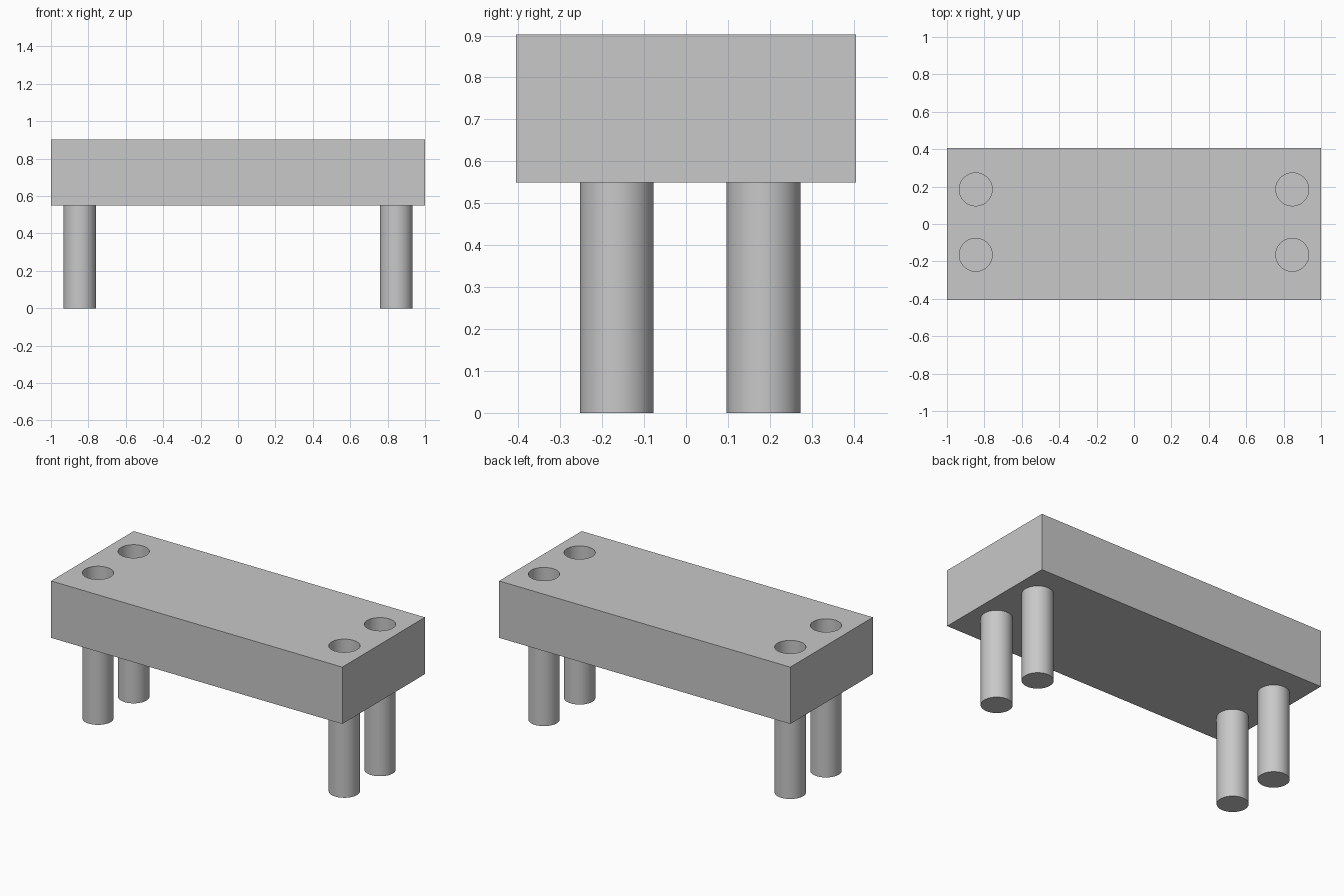
import bpy
from math import radians

cube = bpy.data.objects.get("Cube")
if cube:
    bpy.data.objects.remove(cube, do_unlink=True)

HEIGHT, UNDERSIDE, DEPTH = 0.903, 0.55, 0.81
RADIUS = 0.088
LEG_SPOTS = [(sx * 0.846, y) for sx in (-1, 1) for y in (-0.165, 0.185)]

grey = bpy.data.materials.new("plain grey")
grey.use_nodes = True
colour = (0.58, 0.58, 0.58, 1)
grey.diffuse_color = colour
grey.node_tree.nodes["Principled BSDF"].inputs["Base Color"].default_value = colour


def cylinder(name, x, y, low, high):
    bpy.ops.mesh.primitive_cylinder_add(
        vertices=64, radius=RADIUS, depth=high - low,
        location=(x, y, (low + high) / 2))
    obj = bpy.context.object
    obj.name = name
    obj.data.materials.append(grey)
    return obj


def smooth(obj):
    bpy.ops.object.select_all(action='DESELECT')
    obj.select_set(True)
    bpy.context.view_layer.objects.active = obj
    bpy.ops.object.shade_smooth_by_angle(angle=radians(30))


# Thick slab
bpy.ops.mesh.primitive_cube_add(size=1, location=(0, 0, (UNDERSIDE + HEIGHT) / 2))
slab = bpy.context.object
slab.name = "slab"
slab.scale = (2, DEPTH, HEIGHT - UNDERSIDE)
bpy.ops.object.transform_apply(location=False, rotation=False, scale=True)
slab.data.materials.append(grey)

# Round holes through the slab, each closed below by the top of a leg
for x, y in LEG_SPOTS:
    cutter = cylinder("hole_cutter", x, y, UNDERSIDE - 0.1, HEIGHT + 0.1)
    cutter.hide_render = True
    bpy.context.view_layer.objects.active = slab
    cut = slab.modifiers.new("hole", 'BOOLEAN')
    cut.operation = 'DIFFERENCE'
    cut.solver = 'EXACT'
    cut.object = cutter
    bpy.ops.object.modifier_apply(modifier=cut.name)
    bpy.data.objects.remove(cutter, do_unlink=True)
smooth(slab)

# Four round legs
for x, y in LEG_SPOTS:
    side = "left" if x > 0 else "right"
    end = "front" if y < 0 else "back"
    smooth(cylinder(f"{end}_{side}_leg", x, y, 0, UNDERSIDE))
